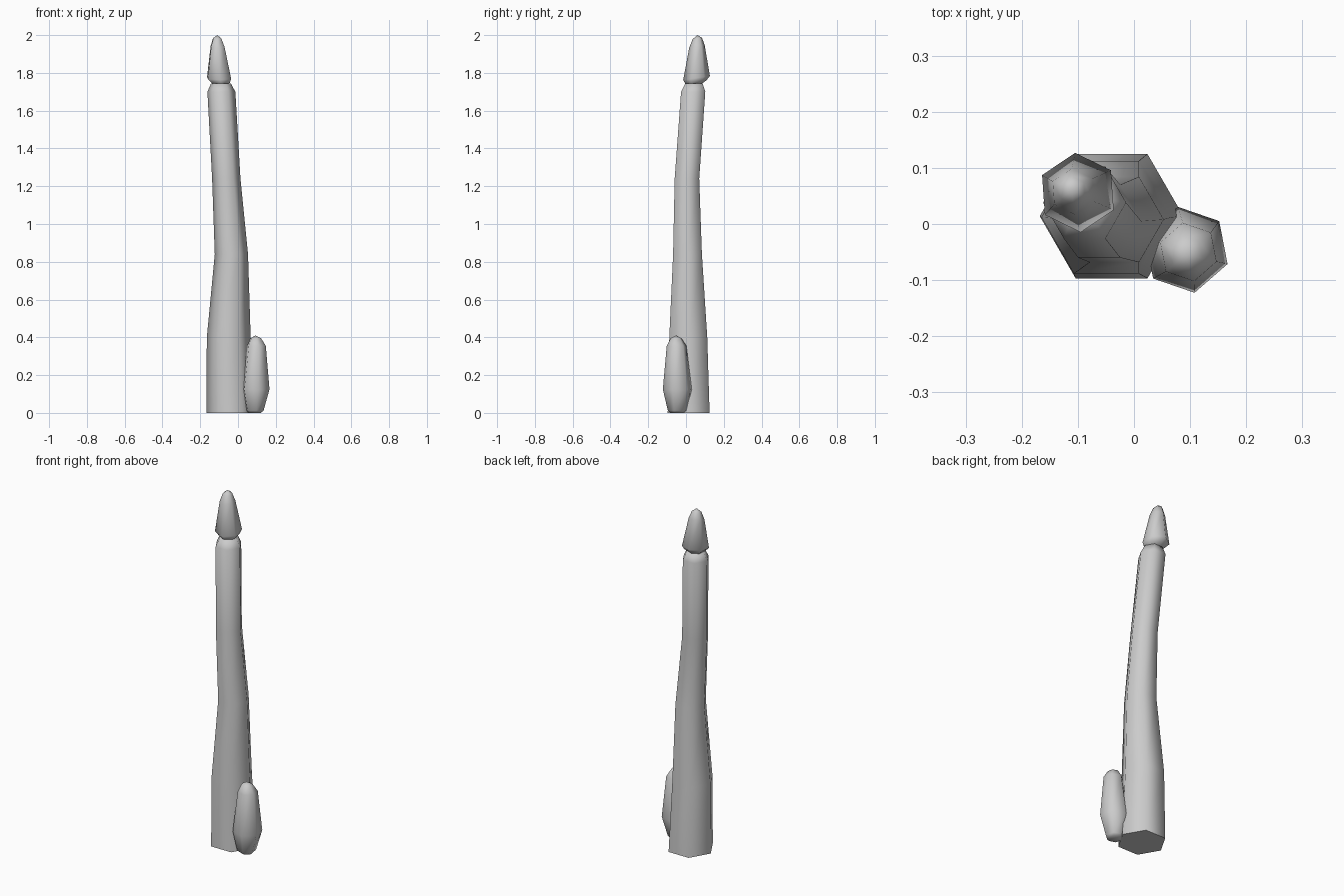
import bpy, bmesh
from math import sin, cos, radians
from mathutils import Vector

cube = bpy.data.objects.get("Cube")
if cube:
    bpy.data.objects.remove(cube, do_unlink=True)

grey = bpy.data.materials.new("light_grey")
grey.use_nodes = True
grey.diffuse_color = (0.6, 0.6, 0.6, 1)
grey.node_tree.nodes["Principled BSDF"].inputs["Base Color"].default_value = (0.6, 0.6, 0.6, 1)


def loft(name, rings, phase, tip=None, slope=0.0, flat_base=False):
    """Six-sided skin through rings of (x, y, z, radius); slope leans rings along y."""
    bm = bmesh.new()
    loops = []
    for x, y, z, r in rings:
        loop = []
        for i in range(6):
            a = radians(phase + 60 * i)
            dy = r * sin(a)
            loop.append(bm.verts.new((x + r * cos(a), y + dy, z + slope * dy)))
        loops.append(loop)
    for low, high in zip(loops, loops[1:]):
        for i in range(6):
            j = (i + 1) % 6
            bm.faces.new((low[i], low[j], high[j], high[i]))
    base = bm.faces.new(loops[0][::-1])
    if tip:
        apex = bm.verts.new(Vector(tip))
        for i in range(6):
            bm.faces.new((loops[-1][i], loops[-1][(i + 1) % 6], apex))
    else:
        bm.faces.new(loops[-1])
    for f in bm.faces:
        f.smooth = True
    if flat_base:
        base.smooth = False
        for e in base.edges:
            e.smooth = False
    bmesh.ops.recalc_face_normals(bm, faces=bm.faces)
    mesh = bpy.data.meshes.new(name)
    bm.to_mesh(mesh)
    bm.free()
    mesh.materials.append(grey)
    obj = bpy.data.objects.new(name, mesh)
    bpy.context.collection.objects.link(obj)
    return obj


# Tall bending stalk
loft("stalk", [
    (-0.04, 0.014, 0.0, 0.128),
    (-0.049, 0.012, 0.4, 0.116),
    (-0.035, 0.008, 0.84, 0.088),
    (-0.062, 0.005, 1.24, 0.075),
    (-0.088, 0.038, 1.70, 0.074),
    (-0.09, 0.042, 1.745, 0.052),
], 0, flat_base=True)

# Pointed bud on top of the stalk
loft("top_bud", [
    (-0.093, 0.046, 1.735, 0.035),
    (-0.093, 0.052, 1.752, 0.056),
    (-0.1, 0.056, 1.773, 0.071),
    (-0.108, 0.058, 1.94, 0.041),
    (-0.11, 0.06, 1.982, 0.025),
], 34, tip=(-0.11, 0.06, 2.0), slope=0.15)

# Small bud at the foot
loft("foot_bud", [
    (0.088, -0.047, 0.0, 0.035),
    (0.088, -0.047, 0.012, 0.05),
    (0.093, -0.046, 0.125, 0.078),
    (0.097, -0.05, 0.355, 0.053),
    (0.094, -0.052, 0.395, 0.03),
], 41, tip=(0.093, -0.052, 0.41))
